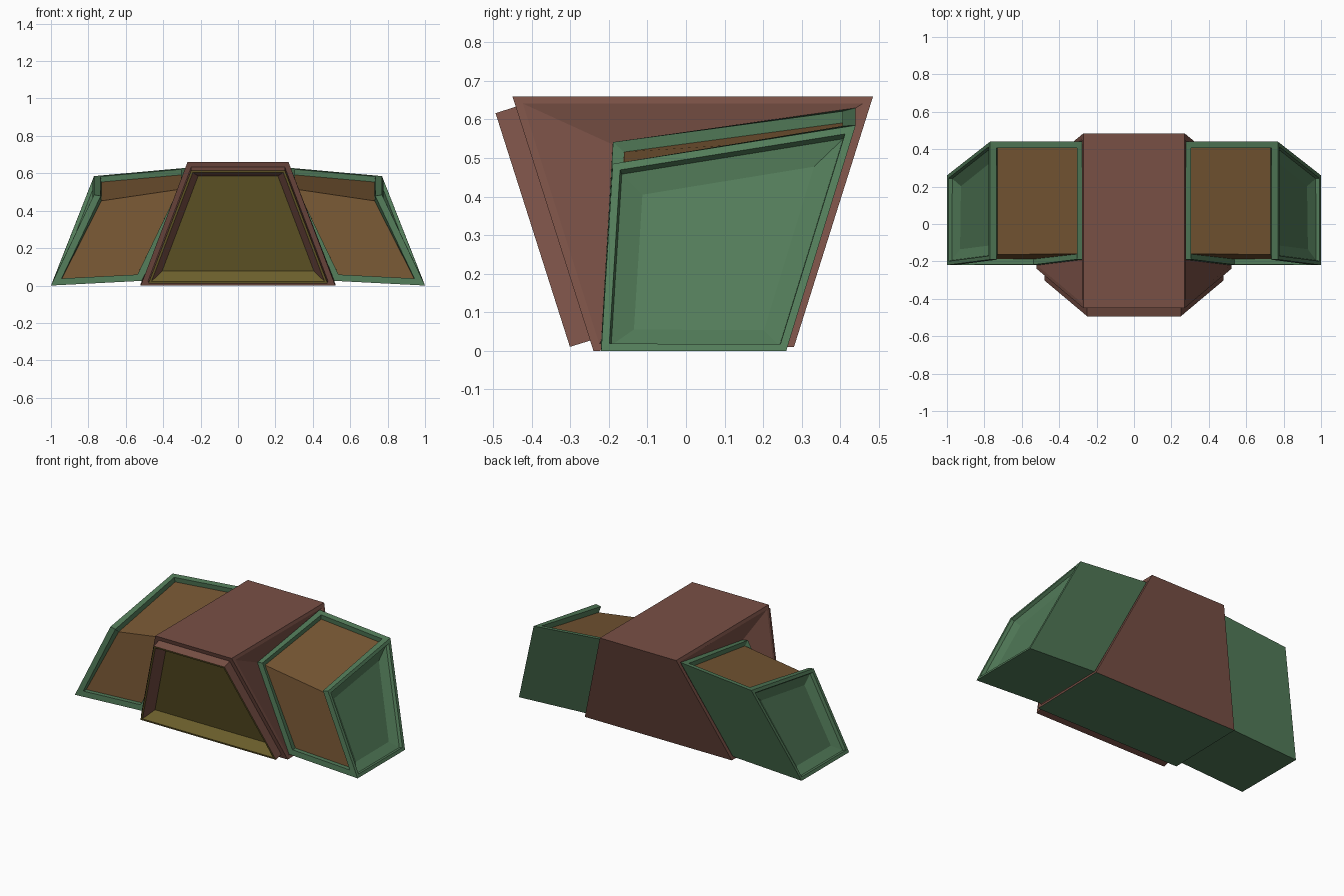
import bpy, bmesh
from mathutils import Vector

if "Cube" in bpy.data.objects:
    bpy.data.objects.remove(bpy.data.objects["Cube"])

COLOURS = {"brown": (0.19, 0.08, 0.06, 1), "green": (0.085, 0.2, 0.1, 1),
           "tan": (0.19, 0.098, 0.035, 1), "olive": (0.15, 0.115, 0.025, 1)}
MATS = {}
for name, col in COLOURS.items():
    MATS[name] = bpy.data.materials.new(name)
    MATS[name].diffuse_color = col


def block(bottom, top):
    """Six-sided block; corners ordered front-left, front-right, back-right, back-left."""
    bm = bmesh.new()
    v = [bm.verts.new(p) for p in bottom + top]
    quads = {"bottom": (3, 2, 1, 0), "top": (4, 5, 6, 7), "front": (0, 1, 5, 4),
             "right": (1, 2, 6, 5), "back": (2, 3, 7, 6), "left": (3, 0, 4, 7)}
    faces = {k: bm.faces.new([v[i] for i in q]) for k, q in quads.items()}
    bm.normal_update()
    return bm, faces


def step(bm, faces, width, depth=0.0):
    """Inset a face region and push it along its normal; returns the ring."""
    ring = bmesh.ops.inset_region(bm, faces=faces, thickness=width, depth=depth,
                                  use_boundary=True, use_even_offset=True)["faces"]
    bm.normal_update()
    return ring


def finish(bm, name, mats):
    me = bpy.data.meshes.new(name)
    bm.to_mesh(me)
    bm.free()
    for m in mats:
        me.materials.append(MATS[m])
    ob = bpy.data.objects.new(name, me)
    bpy.context.collection.objects.link(ob)
    return ob


# Inner face of the side pod, also the floor of the hull's side recess
pod_inner = [(0.515, -0.22, 0.025), (0.515, 0.26, 0.025), (0.27, 0.44, 0.63), (0.27, -0.19, 0.535)]

# Central hull
bm, f = block([(-.52, -.24, 0), (.52, -.24, 0), (.52, .28, .01), (-.52, .28, .01)],
              [(-.27, -.45, .66), (.27, -.45, .66), (.27, .485, .66), (-.27, .485, .66)])
f["bottom"].material_index = 1

# Side recesses funnelling to the pods
for side, s in (("right", 1), ("left", -1)):
    step(bm, [f[side]], 0.02)
    step(bm, [f[side]], 0.02)
    for v in f[side].verts:
        high, back = v.co.z > 0.33, v.co.y > 0.05
        p = pod_inner[(2 if back else 3) if high else (1 if back else 0)]
        v.co = Vector((p[0] * s, p[1], p[2]))

# Raised front frame with sunken window panel
bm.normal_update()
front = f["front"]
step(bm, [front], 0.028)
step(bm, [front], 0.0005, 0.055)
front.material_index = 2
step(bm, [front], 0.012)
walls = step(bm, [front], 0.04, -0.06)
lowest = min(walls, key=lambda w: w.calc_center_median().z)
for w in walls:
    w.material_index = 2 if w == lowest else 0
finish(bm, "central_hull", ["brown", "green", "olive"])

# Side pods, mirrored
a, b, c, d = pod_inner
bm, f = block([a, (1.0, -.22, 0), (1.0, .26, 0), b],
              [d, (.77, -.19, .485), (.77, .44, .585), c])
# Tan panel wrapping over top and front
panel = [f["top"], f["front"]]
step(bm, panel, 0.035)
step(bm, panel, 0.001, -0.03)
for p in panel:
    p.material_index = 1
# Outer side recess
step(bm, [f["right"]], 0.02)
step(bm, [f["right"]], 0.004, -0.02)
step(bm, [f["right"]], 0.055, -0.025)
pods = finish(bm, "side_pods", ["green", "tan"])
m = pods.modifiers.new("mirror", 'MIRROR')
m.use_mirror_merge = False

for m in bpy.data.materials:
    if m.users and not m.is_grease_pencil:
        m.use_nodes = True
        m.node_tree.nodes["Principled BSDF"].inputs["Base Color"].default_value = m.diffuse_color
